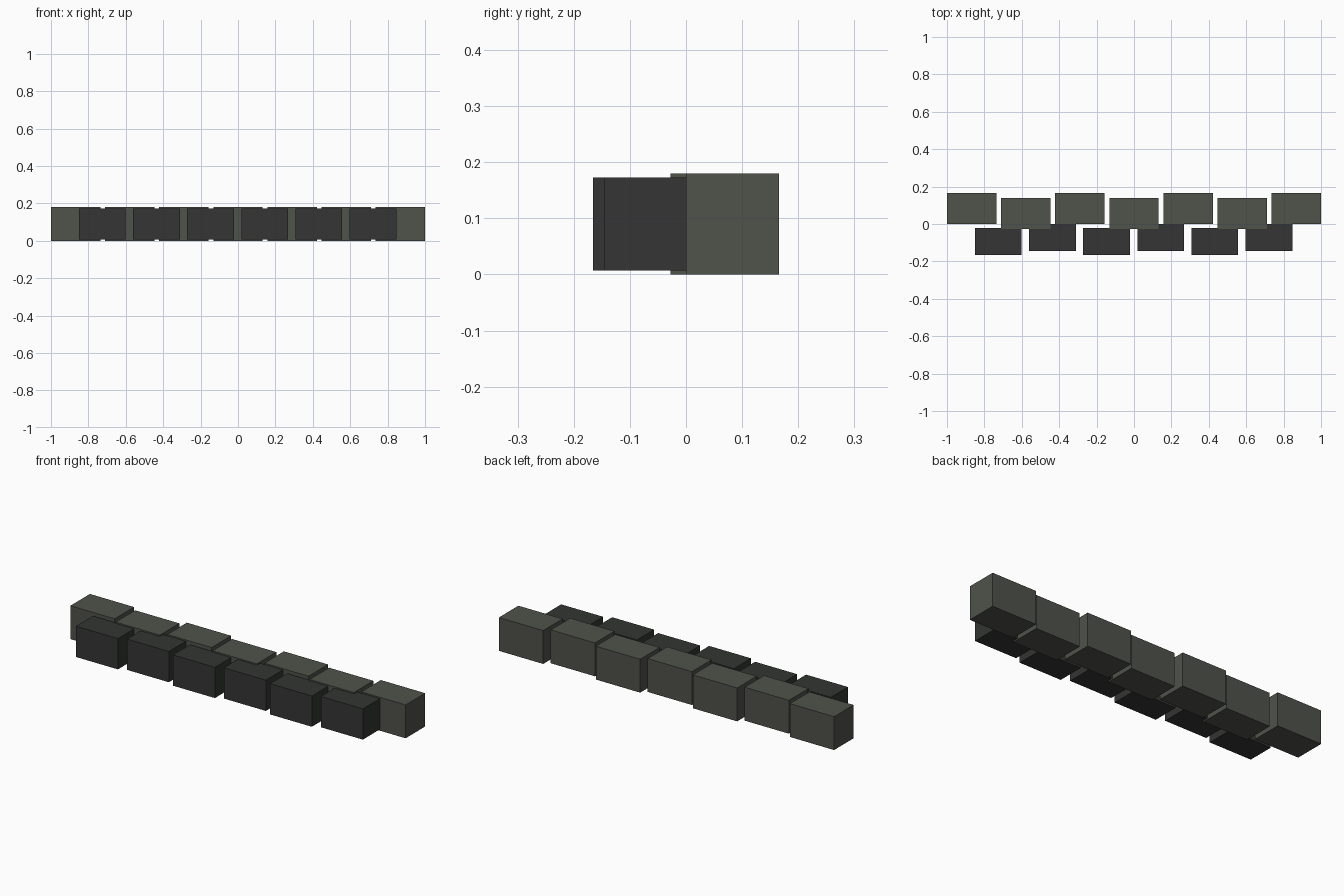
import bpy

if "Cube" in bpy.data.objects:
    bpy.data.objects.remove(bpy.data.objects["Cube"])

PITCH = 0.2893


def material(name, color):
    mat = bpy.data.materials.new(name)
    mat.diffuse_color = color
    mat.use_nodes = True
    mat.node_tree.nodes["Principled BSDF"].inputs["Base Color"].default_value = mat.diffuse_color
    return mat


def block(name, x, y, size, mat):
    bpy.ops.mesh.primitive_cube_add(size=1, location=(x, y, 0.09))
    ob = bpy.context.object
    ob.name = name
    ob.scale = size
    bpy.ops.object.transform_apply(location=False, rotation=False, scale=True)
    ob.data.materials.append(mat)


light = material("light_stone", (0.08, 0.085, 0.07, 1))
dark = material("dark_stone", (0.033, 0.036, 0.033, 1))

# Back row: seven larger light blocks, every second one stepped forward
for i in range(7):
    block(f"back_block_{i + 1}", (i - 3) * PITCH, 0.083 - 0.028 * (i % 2),
          (0.264, 0.166, 0.18), light)

# Front row: six smaller dark blocks, every second one stepped back
for i in range(6):
    block(f"front_block_{i + 1}", (i - 2.5) * PITCH - 0.002, -0.0935 + 0.021 * (i % 2),
          (0.25, 0.145, 0.166), dark)
